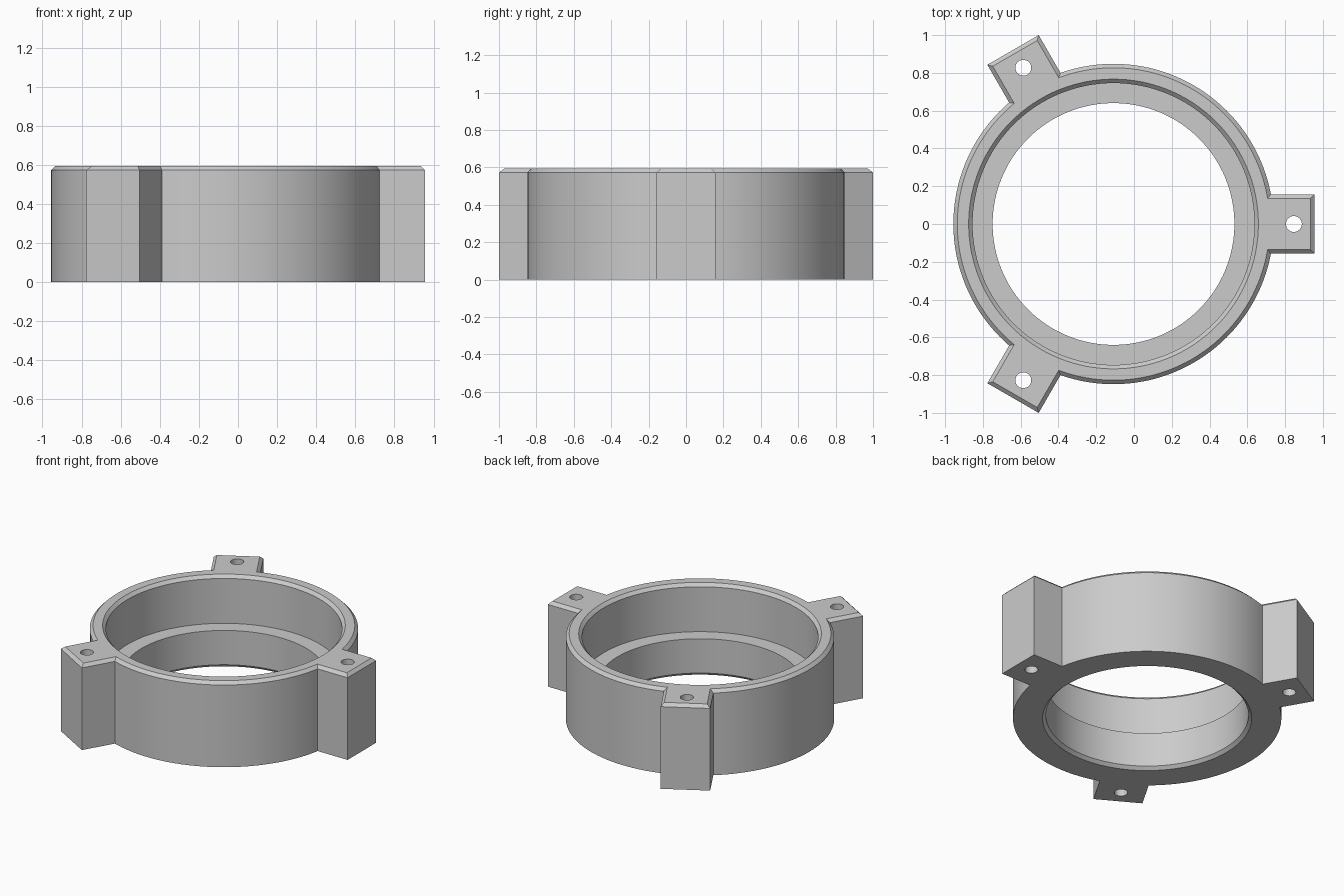
import bpy, bmesh
from math import sin, cos, pi, tau, asin

cube = bpy.data.objects.get("Cube")
if cube:
    bpy.data.objects.remove(cube, do_unlink=True)

CX = -0.1085                 # ring axis, offset by the single lug on the left side
HEIGHT, CHAMFER = 0.594, 0.021
RING_R, LUG_R, LUG_HALF = 0.848, 1.064, 0.157
HOLE_R, HOLE_AT = 0.042, 0.955
LUGS = [i * tau / 3 for i in range(3)]

grey = bpy.data.materials.new("light_grey")
grey.use_nodes = True
colour = (0.6, 0.6, 0.6, 1)
grey.diffuse_color = colour
grey.node_tree.nodes["Principled BSDF"].inputs["Base Color"].default_value = colour


def outline(inset, z, steps=40):
    """Ring outline with three square lugs, moved inward by inset."""
    r, tip, half = RING_R - inset, LUG_R - inset, LUG_HALF - inset
    a = asin(half / r)
    pts = []
    for t in LUGS:
        for u, v in ((tip, -half), (tip, half)):
            pts.append((CX + u * cos(t) - v * sin(t), u * sin(t) + v * cos(t), z))
        for i in range(steps + 1):
            b = t + a + (tau / 3 - 2 * a) * i / steps
            pts.append((CX + r * cos(b), r * sin(b), z))
    return pts


def circle(x, y, r, z, n):
    return [(x + r * cos(tau * i / n), y + r * sin(tau * i / n), z) for i in range(n)]


def loft(bm, loops):
    """Closed solid through a stack of matching loops."""
    rows = [[bm.verts.new(p) for p in loop] for loop in loops]
    for lo, hi in zip(rows, rows[1:]):
        n = len(lo)
        for i in range(n):
            j = (i + 1) % n
            bm.faces.new((lo[i], lo[j], hi[j], hi[i]))
    bm.faces.new(rows[0][::-1])
    bm.faces.new(rows[-1])


def make_object(name, bm):
    bmesh.ops.recalc_face_normals(bm, faces=bm.faces)
    mesh = bpy.data.meshes.new(name)
    bm.to_mesh(mesh)
    bm.free()
    mesh.materials.append(grey)
    ob = bpy.data.objects.new(name, mesh)
    bpy.context.collection.objects.link(ob)
    return ob


# Ring body with lugs and chamfered top edge
bm = bmesh.new()
loft(bm, [outline(0, 0), outline(0, HEIGHT - CHAMFER), outline(CHAMFER, HEIGHT)])
body = make_object("lugged_ring", bm)

# Stepped bore with chamfered mouths, plus three screw holes
bm = bmesh.new()
bore, seat, ledge, over = 0.64, 0.746, 0.26, 0.05
profile = [(bore + CHAMFER + over, -over), (bore, CHAMFER), (bore, ledge),
           (seat, ledge), (seat, HEIGHT - CHAMFER),
           (seat + CHAMFER + over, HEIGHT + over)]
loft(bm, [circle(CX, 0, r, z, 128) for r, z in profile])
for t in LUGS:
    x, y = CX + HOLE_AT * cos(t), HOLE_AT * sin(t)
    loft(bm, [circle(x, y, HOLE_R, z, 32) for z in (-over, HEIGHT + over)])
cutter = make_object("bore_cutter", bm)
cutter.hide_render = True

# Cut, then drop the helper
cut = body.modifiers.new("bore", "BOOLEAN")
cut.operation = "DIFFERENCE"
cut.solver = "EXACT"
cut.object = cutter
bpy.ops.object.select_all(action="DESELECT")
bpy.context.view_layer.objects.active = body
body.select_set(True)
bpy.ops.object.modifier_apply(modifier=cut.name)
bpy.data.objects.remove(cutter, do_unlink=True)
bpy.ops.object.shade_smooth_by_angle(angle=pi / 9)
